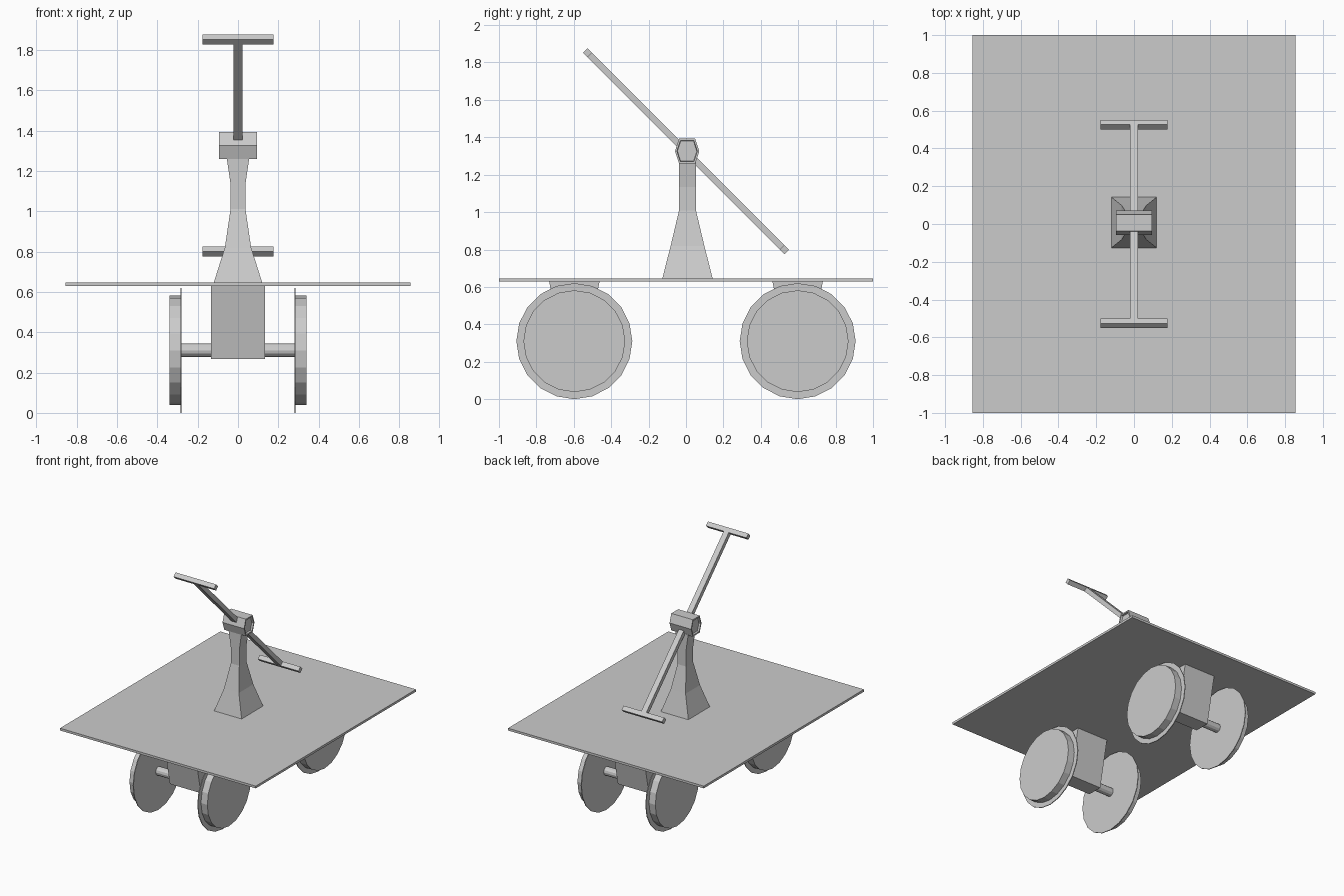
import bpy, bmesh, math
from mathutils import Matrix

if "Cube" in bpy.data.objects:
    bpy.data.objects.remove(bpy.data.objects["Cube"])


def add_mesh(name, bm):
    bmesh.ops.recalc_face_normals(bm, faces=bm.faces)
    me = bpy.data.meshes.new(name)
    bm.to_mesh(me)
    bm.free()
    ob = bpy.data.objects.new(name, me)
    bpy.context.collection.objects.link(ob)
    return ob


def loft(name, rings):
    """Skin a list of equal-length point rings and cap both ends."""
    bm = bmesh.new()
    loops = [[bm.verts.new(p) for p in r] for r in rings]
    for a, b in zip(loops, loops[1:]):
        n = len(a)
        for i in range(n):
            bm.faces.new((a[i], a[(i + 1) % n], b[(i + 1) % n], b[i]))
    bm.faces.new(loops[0])
    bm.faces.new(loops[-1])
    return add_mesh(name, bm)


def rect(hx, hy, z, cy=0):
    return [(sx * hx, cy + sy * hy, z) for sx, sy in ((-1, -1), (1, -1), (1, 1), (-1, 1))]


def circle(x, r, cy, cz, n):
    return [(x, cy + r * math.sin(2 * math.pi * i / n), cz + r * math.cos(2 * math.pi * i / n))
            for i in range(n)]


def box(name, size, matrix):
    bm = bmesh.new()
    bmesh.ops.create_cube(bm, size=1, matrix=matrix @ Matrix.Diagonal((*size, 1)))
    return add_mesh(name, bm)


# Flat deck
box("deck", (1.71, 2.0, 0.018), Matrix.Translation((0, 0, 0.637)))

# Running gear: tapered axle block, axle and flanged wheels at each end
for end, y in (("front", -0.597), ("rear", 0.597)):
    cy = y - 0.012
    loft(end + "_axle_block", [rect(0.135, 0.06, 0.267, y), rect(0.135, 0.135, 0.63, cy + 0.012)])
    axle = loft(end + "_axle", [circle(-0.282, 0.033, y, 0.31, 12), circle(0.282, 0.033, y, 0.31, 12)])
    for side, s in (("left", -1), ("right", 1)):
        loft(f"{end}_{side}_wheel", [circle(s * x, r, y, 0.31, 20) for x, r in
             ((0.279, 0.31), (0.285, 0.31), (0.285, 0.272), (0.34, 0.272))])

# Pedestal: flared base, narrow waist, widening into the pivot
loft("pedestal", [rect(hx, hy, z, 0.008) for hx, hy, z in
     ((0.122, 0.136, 0.64), (0.065, 0.09, 0.82), (0.037, 0.045, 1.01),
      (0.037, 0.045, 1.135), (0.056, 0.045, 1.265))])

# Pivot hub: six-sided barrel with recessed ends
hexagon = [(-0.043, 0.067), (0.043, 0.067), (0.065, 0), (0.043, -0.067), (-0.043, -0.067), (-0.065, 0)]
loft("pivot_hub", [[(x, 0.006 + k * y, 1.326 + k * z) for y, z in hexagon] for x, k in
     ((-0.08, 0.8), (-0.094, 0.84), (-0.094, 1), (0.094, 1), (0.094, 0.84), (0.08, 0.8))])

# Rocking beam at 45 degrees with a handle across each end
tilt = Matrix.Translation((0, 0, 1.326)) @ Matrix.Rotation(-math.pi / 4, 4, 'X')
box("rocking_beam", (0.044, 1.47, 0.034), tilt)
for name, s in (("front_handle", -1), ("rear_handle", 1)):
    box(name, (0.354, 0.035, 0.035), tilt @ Matrix.Translation((0, s * 0.744, 0)))
